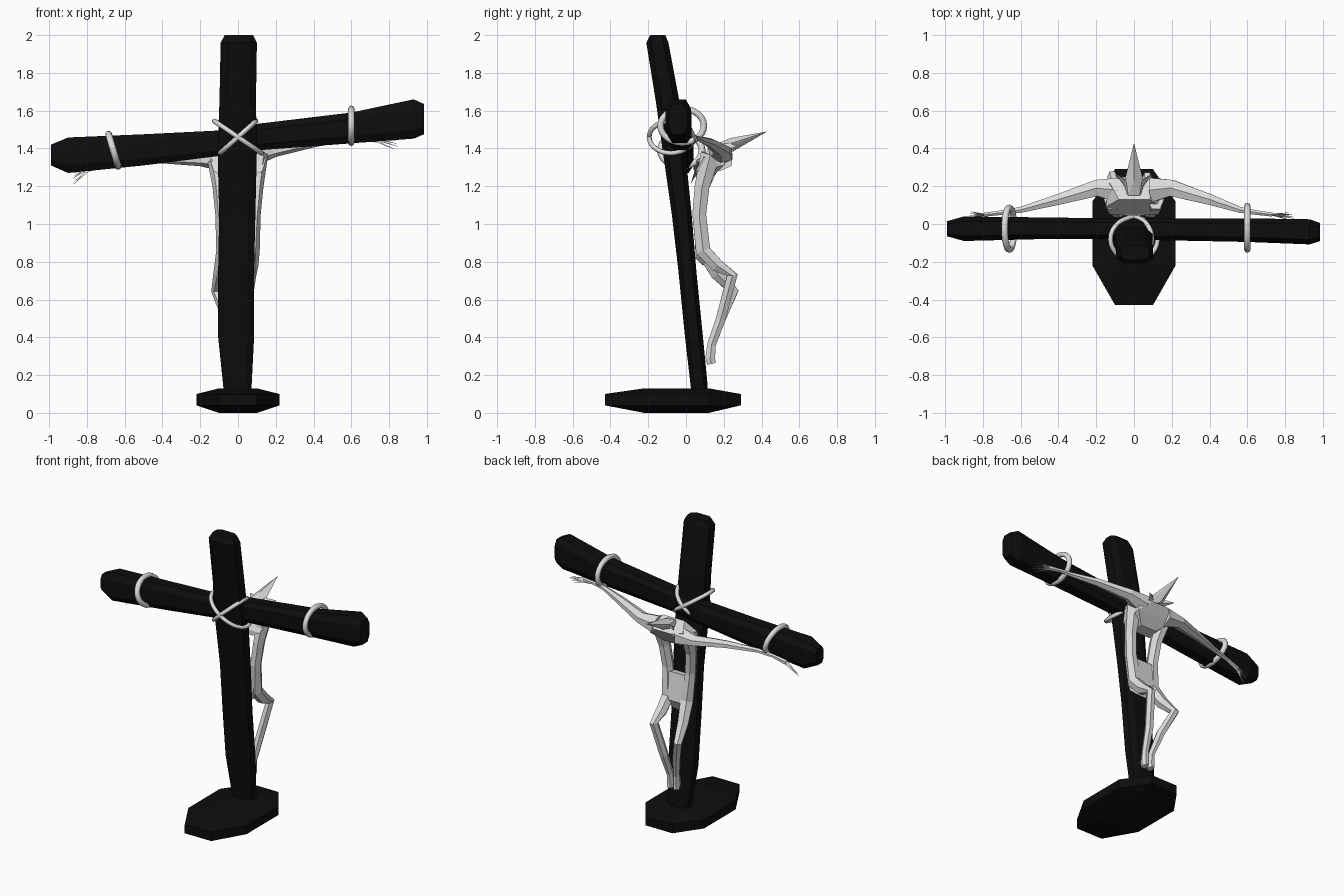
import bpy, bmesh, math, random
from mathutils import Vector as V

if "Cube" in bpy.data.objects:
    bpy.data.objects.remove(bpy.data.objects["Cube"])

random.seed(4)


def material(name, c):
    m = bpy.data.materials.new(name)
    m.diffuse_color = (c, c, c, 1)
    m.use_nodes = True
    m.node_tree.nodes["Principled BSDF"].inputs["Base Color"].default_value = m.diffuse_color
    return m


BLACK = material("black_wood", 0.004)
PALE = material("pale_grey", 0.72)

CHAMFER = [(1, -.55), (1, .55), (.6, 1), (-.6, 1), (-1, .55), (-1, -.55), (-.6, -1), (.6, -1)]
HEX = [(math.cos(math.tau * i / 6), math.sin(math.tau * i / 6)) for i in range(6)]


def finish(name, bm, mat):
    bmesh.ops.recalc_face_normals(bm, faces=bm.faces)
    me = bpy.data.meshes.new(name)
    bm.to_mesh(me)
    bm.free()
    me.materials.append(mat)
    ob = bpy.data.objects.new(name, me)
    bpy.context.collection.objects.link(ob)
    return ob


def loft(name, rings, u, mat, profile=HEX, v=None):
    """rings: (centre, half size along u, half size along v); v follows the path if not given"""
    bm = bmesh.new()
    pts = [V(r[0]) for r in rings]
    loops = []
    for i, (c, a, b) in enumerate(rings):
        t = (pts[min(i + 1, len(pts) - 1)] - pts[max(i - 1, 0)]).normalized()
        vv = V(v) if v else t.cross(V(u)).normalized()
        uu = V(u) if v else vv.cross(t)
        loops.append([bm.verts.new(V(c) + uu * a * p + vv * b * q) for p, q in profile])
    n = len(profile)
    for A, B in zip(loops, loops[1:]):
        for i in range(n):
            bm.faces.new((A[i], A[(i + 1) % n], B[(i + 1) % n], B[i]))
    bm.faces.new(loops[0])
    bm.faces.new(loops[-1])
    return finish(name, bm, mat)


def hull(name, pts, mat):
    bm = bmesh.new()
    for p in pts:
        bm.verts.new(p)
    res = bmesh.ops.convex_hull(bm, input=bm.verts)
    bmesh.ops.delete(bm, geom=[g for g in res["geom_interior"] if isinstance(g, bmesh.types.BMVert)], context='VERTS')
    bmesh.ops.dissolve_limit(bm, angle_limit=0.02, verts=bm.verts, edges=bm.edges)
    return finish(name, bm, mat)


def mirrored(pts):
    return [(s * x, y, z) for x, y, z in pts for s in ((1, -1) if x else (1,))]


def rope(name, centre, a, b, r):
    """elliptical ring with half axes a and b"""
    a, b = V(a), V(b)
    nrm = a.cross(b).normalized()
    bm = bmesh.new()
    N, M = 28, 8
    grid = []
    for i in range(N):
        t = math.tau * i / N
        d = a * math.cos(t) + b * math.sin(t)
        out = d.normalized()
        grid.append([bm.verts.new(V(centre) + d + (out * math.cos(math.tau * j / M) + nrm * math.sin(math.tau * j / M)) * r)
                     for j in range(M)])
    for i in range(N):
        for j in range(M):
            A, B = grid[i], grid[(i + 1) % N]
            f = bm.faces.new((A[j], A[(j + 1) % M], B[(j + 1) % M], B[j]))
            f.smooth = True
    finish(name, bm, PALE)


# base: block with heavy chamfers
hull("base", mirrored([(x, y, z) for zm, zt in ((.1, .13), (.04, 0))
                       for x, y, z in ((.1, -.43, zm), (.22, -.22, zm), (.22, .12, zm), (.1, .29, zm),
                                       (.1, -.22, zt), (.1, .12, zt))]), BLACK)

# leaning post: z, x min, x max, y min, y max
post = [(.08, -.075, .07, .03, .115), (.14, -.078, .072, .025, .115), (.4, -.105, .085, -.005, .09),
        (.75, -.105, .085, -.04, .055), (1.05, -.1, .092, -.075, .03), (1.4, -.108, .1, -.125, -.005),
        (1.65, -.098, .095, -.16, -.035), (1.96, -.092, .1, -.21, -.093), (2.0, -.07, .08, -.19, -.11)]
loft("post", [(((a + b) / 2, (c + d) / 2, z), (b - a) / 2, (d - c) / 2) for z, a, b, c, d in post],
     (1, 0, 0), BLACK, CHAMFER, (0, 1, 0))

# sloping cross beam: x, z min, z max, y min, y max
beam = [(-.99, 1.31, 1.42, -.065, .015), (-.9, 1.27, 1.458, -.09, .04), (-.5, 1.31, 1.475, -.08, .035),
        (-.1, 1.36, 1.495, -.08, .03), (.1, 1.39, 1.53, -.085, .03), (.6, 1.427, 1.59, -.095, .03),
        (.93, 1.452, 1.66, -.108, .025), (.985, 1.475, 1.635, -.09, .005)]
loft("cross_beam", [((x, (c + d) / 2, (a + b) / 2), (d - c) / 2, (b - a) / 2) for x, a, b, c, d in beam],
     (0, 1, 0), BLACK, CHAMFER, (0, 0, 1))

# ropes round the beam ends and crossed at the joint
rope("left_rope", (-.66, -.025, 1.39), (0, .11, 0), (.025, 0, -.085), .018)
rope("right_rope", (.6, -.02, 1.52), (0, .115, 0), (0, 0, .09), .017)
rope("joint_rope_a", (0, -.08, 1.46), (0, .115, 0), (.125, 0, -.085), .013)
rope("joint_rope_b", (0, -.08, 1.46), (0, .115, 0), (.095, 0, .085), .013)

# side strips of the torso running on into bent legs
for name, s, knee, top in (("left", -1, (-.115, .25, .645), 1.33), ("right", 1, (.07, .245, .73), 1.37)):
    kx, ky, kz = knee
    loft(name + "_flank_and_leg", [
        ((s * .115, .13, top), .045, .06), ((s * .1, .085, 1.2), .035, .045), ((s * .085, .07, 1.05), .035, .042),
        ((s * .07, .09, .86), .045, .045), (((s * .07 + kx) / 2, .165, (.83 + kz) / 2), .038, .04),
        (knee, .027, .032), ((kx * .5, .185, .5), .027, .03), ((s * .025, .135, .36), .02, .026),
        ((s * .023, .128, .29), .022, .03), ((s * .023, .135, .26), .018, .026)], (1, 0, 0), PALE)

# belly and hips close the slot below, chest closes it above
hull("belly", mirrored([(.08, .045, 1.02), (.06, .1, 1.03), (.08, .05, .82), (.06, .13, .85),
                        (.1, .08, .9), (.03, .09, .78)]), PALE)
hull("chest", mirrored([(.15, .09, 1.35), (.13, .05, 1.28), (.08, .05, 1.25), (.06, .14, 1.25),
                        (.13, .2, 1.31), (.06, .25, 1.37), (.13, .22, 1.38), (.08, .13, 1.42)]), PALE)

# head thrown back into a long spike
hull("head", mirrored([(.045, .25, 1.43), (0, .25, 1.385), (0, .235, 1.455), (.05, .17, 1.38),
                       (.03, .15, 1.42), (0, .43, 1.49)]), PALE)
for s in (-1, 1):
    hull("brow_spike", [(s * .02, .22, 1.4), (s * .05, .2, 1.39), (s * .04, .23, 1.43), (s * .1, .27, 1.41)], PALE)

# arms stretched to the beam, with thin fingers
arms = {
    "left": ([((-.09, .18, 1.34), .06, .075), ((-.2, .19, 1.34), .034, .05), ((-.4, .13, 1.345), .024, .033),
              ((-.6, .075, 1.335), .015, .018), ((-.7, .06, 1.32), .012, .014), ((-.79, .05, 1.295), .018, .012)],
             (-.89, .045, 1.24)),
    "right": ([((.09, .18, 1.37), .06, .075), ((.2, .19, 1.39), .034, .05), ((.4, .13, 1.43), .024, .033),
               ((.56, .075, 1.45), .015, .018), ((.65, .06, 1.455), .012, .014), ((.73, .05, 1.45), .018, .012)],
              (.84, .04, 1.425))}
for name, (rings, tip) in arms.items():
    loft(name + "_arm", rings, (0, 0, 1), PALE)
    for i in range(5):
        off = V((random.uniform(-.03, .01) * (1 if tip[0] > 0 else -1), (i - 2) * .01, (i - 2) * .014))
        start = V(rings[-1][0]) + V((0, 0, (i - 2) * .006))
        loft(f"{name}_finger", [(start, .006, .006), (V(tip) + off, .001, .001)], (0, 0, 1), PALE,
             [(1, 0), (-.5, .87), (-.5, -.87)])
